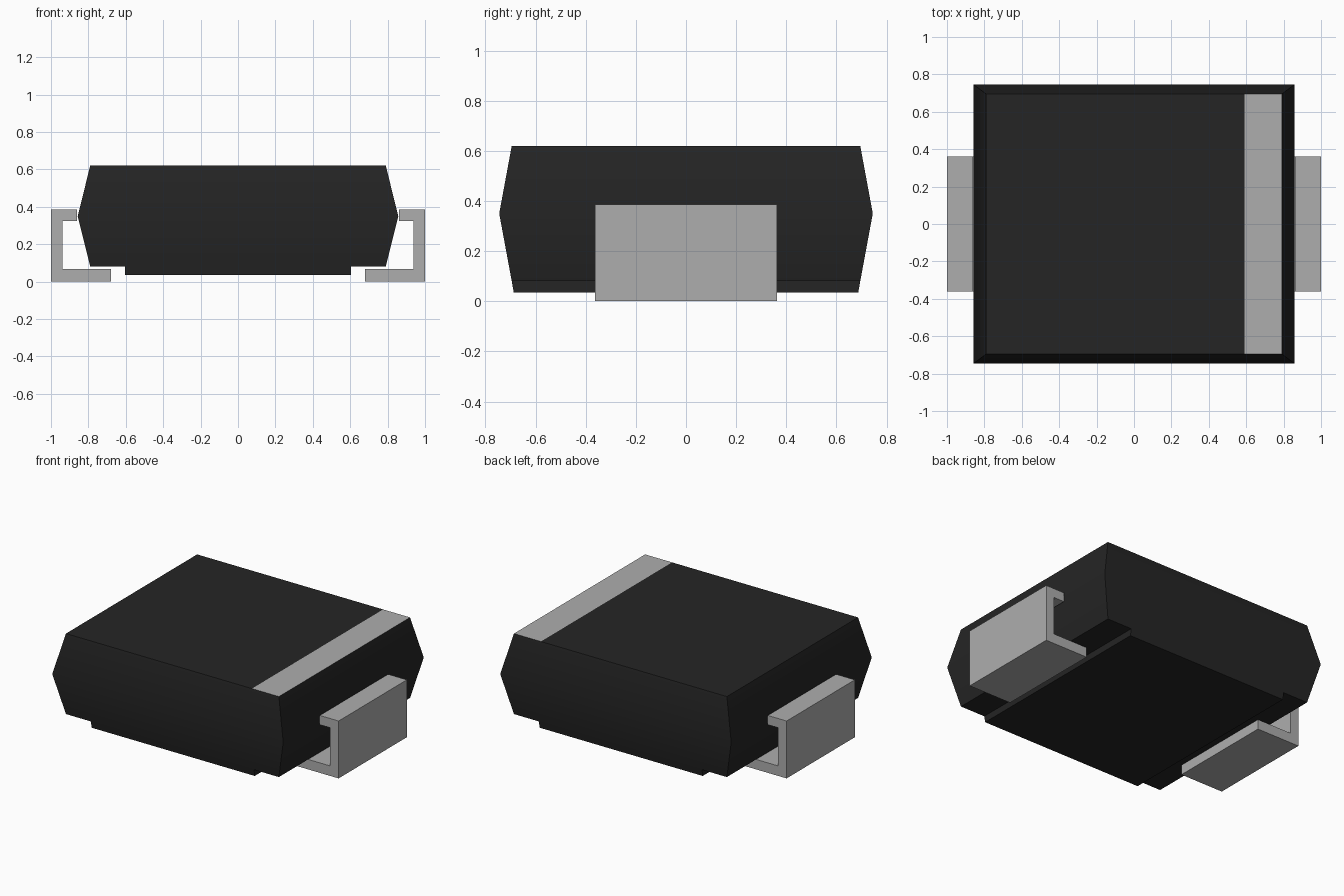
import bpy, bmesh, math

cube = bpy.data.objects.get("Cube")
if cube:
    bpy.data.objects.remove(cube, do_unlink=True)


def make_material(name, rgb, roughness):
    mat = bpy.data.materials.new(name)
    mat.use_nodes = True
    mat.diffuse_color = (*rgb, 1)
    bsdf = mat.node_tree.nodes["Principled BSDF"]
    bsdf.inputs["Base Color"].default_value = (*rgb, 1)
    bsdf.inputs["Roughness"].default_value = roughness
    return mat


def make_object(name, bm, materials):
    bmesh.ops.recalc_face_normals(bm, faces=bm.faces)
    mesh = bpy.data.meshes.new(name)
    bm.to_mesh(mesh)
    bm.free()
    obj = bpy.data.objects.new(name, mesh)
    bpy.context.collection.objects.link(obj)
    for mat in materials:
        mesh.materials.append(mat)
    return obj


def cut_face(bm, face, x):
    """Split one face along a plane of constant x."""
    geom = [face, *face.edges, *face.verts]
    bmesh.ops.bisect_plane(bm, geom=geom, plane_co=(x, 0, 0), plane_no=(1, 0, 0))


def face_at(bm, z, x=0):
    """The flat face at height z whose x range holds x."""
    return next(f for f in bm.faces
                if all(abs(v.co.z - z) < 1e-4 for v in f.verts)
                and min(v.co.x for v in f.verts) < x < max(v.co.x for v in f.verts))


black = make_material("black plastic", (0.018, 0.018, 0.018), 0.7)
grey = make_material("light grey", (0.42, 0.42, 0.42), 0.5)

# Body: a box with a wide waist, tapering to top and bottom
BOTTOM, WAIST, TOP, FOOT = 0.08, 0.35, 0.62, 0.035
levels = {-1: (0.79, 0.695, BOTTOM), 0: (0.857, 0.745, WAIST), 1: (0.79, 0.695, TOP)}
bm = bmesh.new()
bmesh.ops.create_cube(bm, size=2)
bmesh.ops.bisect_plane(bm, geom=bm.verts[:] + bm.edges[:] + bm.faces[:],
                       plane_co=(0, 0, 0), plane_no=(0, 0, 1))
for v in bm.verts:
    x, y, z = levels[round(v.co.z)]
    v.co = (math.copysign(x, v.co.x), math.copysign(y, v.co.y), z)

# Raised pad under the middle of the body, continuing the side taper
for x in (-0.605, 0.605):
    cut_face(bm, face_at(bm, BOTTOM), x)
pad = bmesh.ops.extrude_discrete_faces(bm, faces=[])["faces"]
pad = bmesh.ops.extrude_face_region(bm, geom=[face_at(bm, BOTTOM)])
for v in [g for g in pad["geom"] if isinstance(g, bmesh.types.BMVert)]:
    v.co = (v.co.x, math.copysign(0.687, v.co.y), FOOT)
old = [f for f in bm.faces if all(abs(v.co.z - BOTTOM) < 1e-4 for v in f.verts)
       and abs(f.calc_center_median().x) < 0.1]
bmesh.ops.delete(bm, geom=old, context='FACES_ONLY')

# Polarity band on the top
cut_face(bm, face_at(bm, TOP), 0.59)
face_at(bm, TOP, 0.7).material_index = 1
body = make_object("body", bm, [black, grey])
bpy.context.view_layer.objects.active = body
body.select_set(True)
bpy.ops.object.shade_smooth_by_angle(angle=math.radians(30))
body.select_set(False)

# Leads: bent strip profile in x and z, extruded along y
profile = [(0.86, 0.385), (1.0, 0.385), (1.0, 0), (0.68, 0),
           (0.68, 0.067), (0.937, 0.067), (0.937, 0.323), (0.86, 0.323)]
for name, side in (("left_lead", 1), ("right_lead", -1)):
    bm = bmesh.new()
    face = bm.faces.new([bm.verts.new((side * x, -0.362, z)) for x, z in profile])
    ext = bmesh.ops.extrude_face_region(bm, geom=[face])
    bmesh.ops.translate(bm, vec=(0, 0.724, 0),
                        verts=[g for g in ext["geom"] if isinstance(g, bmesh.types.BMVert)])
    make_object(name, bm, [grey])
